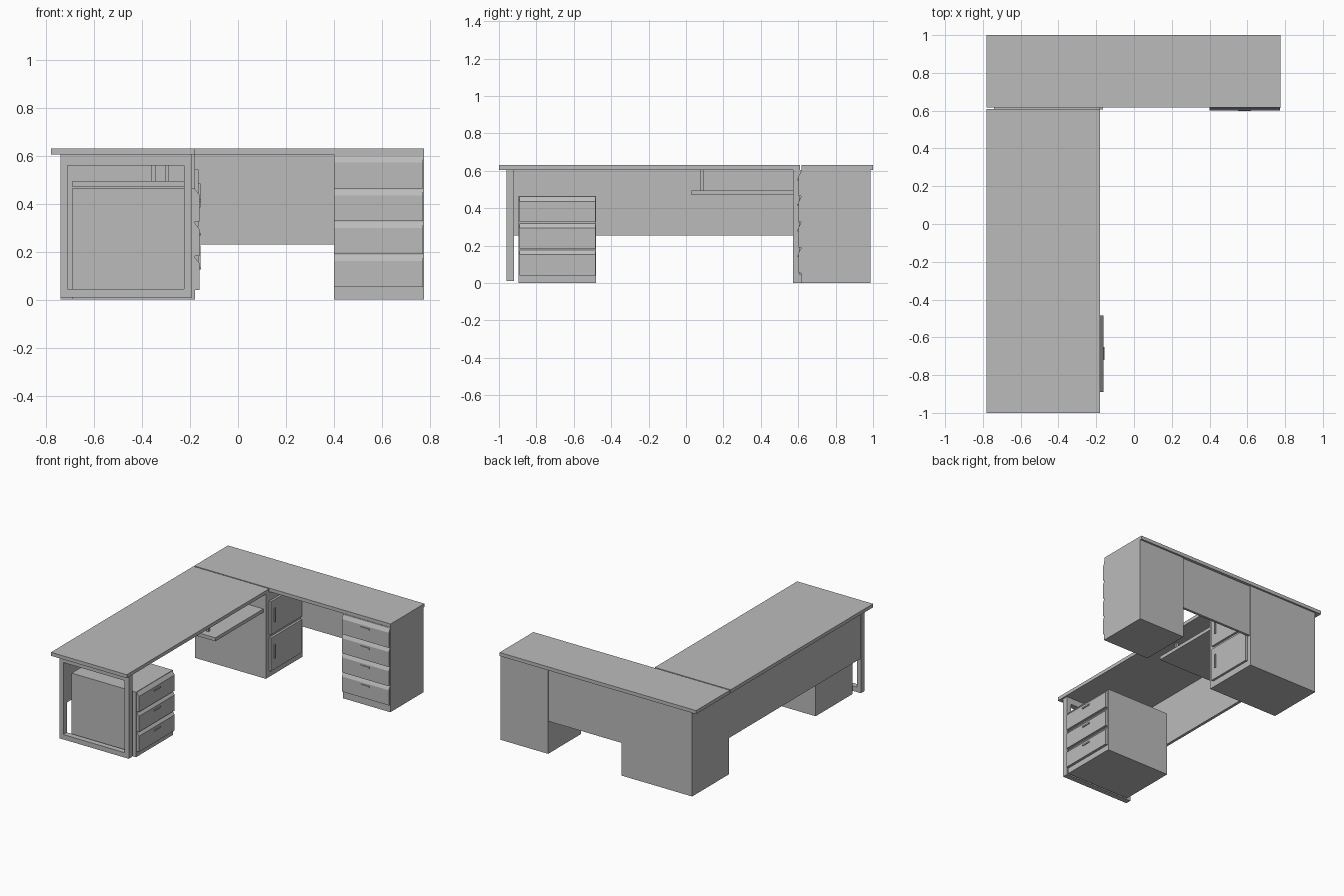
import bpy
import bmesh

cube = bpy.data.objects.get("Cube")
if cube:
    bpy.data.objects.remove(cube, do_unlink=True)

# One flat grey for the whole desk
grey = bpy.data.materials.new("office_grey")
grey.use_nodes = True
colour = (0.5, 0.5, 0.5, 1)
grey.diffuse_color = colour
grey.node_tree.nodes["Principled BSDF"].inputs["Base Color"].default_value = colour


def finish(name, bm):
    bmesh.ops.recalc_face_normals(bm, faces=bm.faces)
    mesh = bpy.data.meshes.new(name)
    bm.to_mesh(mesh)
    bm.free()
    mesh.materials.append(grey)
    obj = bpy.data.objects.new(name, mesh)
    bpy.context.collection.objects.link(obj)
    return obj


def box(name, x, y, z):
    """Box from its lower and upper limits on each axis."""
    bm = bmesh.new()
    bmesh.ops.create_cube(bm, size=1)
    for v in bm.verts:
        v.co = [lim[0] if c < 0 else lim[1] for c, lim in zip(v.co, (x, y, z))]
    return finish(name, bm)


def drawer_front(name, face, depth, span, z, place):
    """Front with a bevelled finger pull on top, extruded along its width."""
    low, high = z
    profile = [(face, low), (face + depth, low),
               (face + depth, high - 0.025), (face, high)]
    bm = bmesh.new()
    ends = [[bm.verts.new(place(s, d, h)) for d, h in profile] for s in span]
    bm.faces.new(ends[0])
    bm.faces.new(ends[1])
    for i in range(4):
        j = (i + 1) % 4
        bm.faces.new((ends[0][i], ends[0][j], ends[1][j], ends[1][i]))
    return finish(name, bm)


# Worktops
box("main_top", (-0.78, -0.18), (-1, 0.61), (0.605, 0.63))
box("return_top", (-0.78, 0.775), (0.618, 1), (0.605, 0.63))

# Rectangular leg frame at the front end
frame_y = (-0.96, -0.92)
for side, x in (("right", (-0.74, -0.71)), ("left", (-0.225, -0.192))):
    box("frame_post_" + side, x, frame_y, (0.01, 0.605))
for level, z in (("bottom", (0.01, 0.045)), ("top", (0.56, 0.605))):
    box("frame_rail_" + level, (-0.71, -0.225), frame_y, z)

# Modesty panels
box("main_modesty_panel", (-0.735, -0.715), (-0.92, 0.572), (0.255, 0.605))
box("return_modesty_panel", (-0.18, 0.4), (0.962, 0.98), (0.23, 0.605))

# Corner cabinet with two doors
box("corner_cabinet", (-0.74, -0.18), (0.572, 0.987), (0, 0.605))
for name, low in (("lower", 0.045), ("upper", 0.305)):
    box(name + "_door", (-0.18, -0.164), (0.605, 0.955), (low, low + 0.237))
    box(name + "_door_handle", (-0.164, -0.156), (0.64, 0.65),
        (low + 0.08, low + 0.18))

# Low drawer pedestal facing the inside of the desk
box("drawer_pedestal", (-0.69, -0.18), (-0.895, -0.48), (0, 0.465))
for i in range(3):
    low = 0.04 + i * 0.1425
    drawer_front("pedestal_drawer", -0.18, 0.019, (-0.89, -0.485),
                 (low, low + 0.137), lambda s, d, h: (d, s, h))
    box("pedestal_handle", (-0.161, -0.155), (-0.72, -0.65),
        (low + 0.085, low + 0.095))

# Tall drawer cabinet facing the front
box("drawer_cabinet", (0.4, 0.775), (0.615, 0.987), (0, 0.605))
for i in range(4):
    low = 0.053 + i * 0.137
    drawer_front("cabinet_drawer", -0.615, 0.013, (0.4, 0.772),
                 (low, low + 0.133), lambda s, d, h: (s, -d, h))
    box("cabinet_handle", (0.55, 0.62), (0.597, 0.602),
        (low + 0.085, low + 0.095))

# Keyboard tray hung beneath the main top
box("keyboard_tray", (-0.69, -0.2), (0.03, 0.572), (0.47, 0.495))
for x in (-0.36, -0.305):
    box("tray_hanger", (x, x + 0.015), (0.078, 0.095), (0.495, 0.605))
